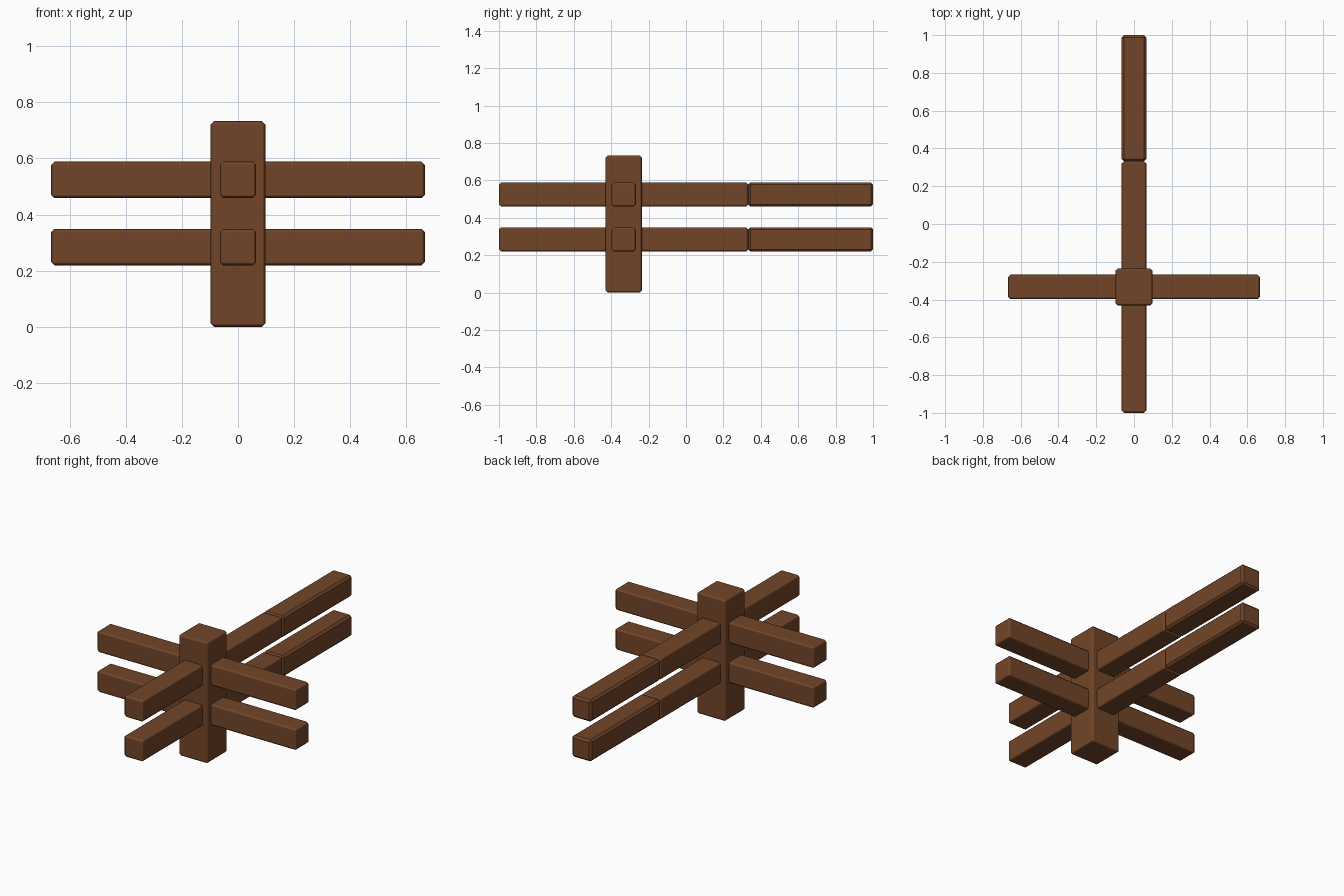
import bpy

if "Cube" in bpy.data.objects:
    bpy.data.objects.remove(bpy.data.objects["Cube"])

wood = bpy.data.materials.new("wood")
wood.diffuse_color = (0.17, 0.06, 0.022, 1)
wood.use_nodes = True
wood.node_tree.nodes["Principled BSDF"].inputs["Base Color"].default_value = wood.diffuse_color


def block(name, lo, hi, smooth=True, bevel=0.012):
    """Chamfered timber spanning two opposite corners."""
    bpy.ops.mesh.primitive_cube_add(size=1)
    ob = bpy.context.object
    ob.name = name
    ob.location = [(a + b) / 2 for a, b in zip(lo, hi)]
    ob.scale = [b - a for a, b in zip(lo, hi)]
    bpy.ops.object.transform_apply(location=False, rotation=False, scale=True)
    ob.data.materials.append(wood)
    mod = ob.modifiers.new("chamfer", 'BEVEL')
    mod.width = bevel
    mod.segments = 1
    if smooth:
        bpy.ops.object.shade_smooth()
        mod.harden_normals = True
    return ob


Y = -1 / 3      # post centre
H = 0.098       # post half width
R = 0.065       # rail half width

# Upright post
block("post", (-H, Y - H, 0), (H, Y + H, 0.733))

# Two levels of crossing rails, with a longer run towards the back
for level, z in (("lower", 0.284), ("upper", 0.524)):
    b, t = z - R, z + R
    block(level + "_cross_rail", (-0.666, Y - R, b), (0.666, Y + R, t))
    block(level + "_long_rail", (-R, -1, b), (R, 0.333, t))
    block(level + "_rail_extension", (-R, 0.333, b), (R, 1, t), smooth=False)
